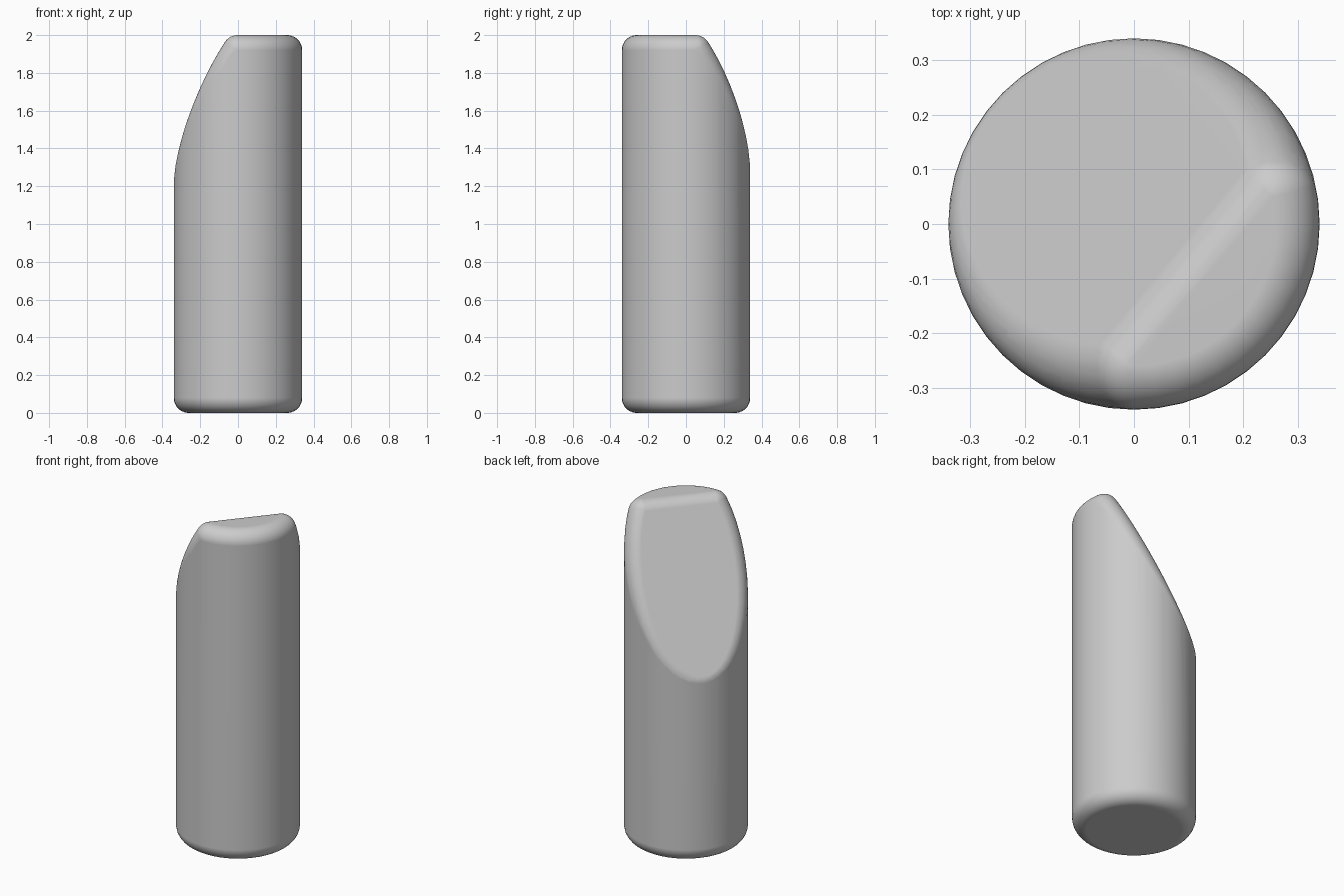
import bpy, bmesh, math
from mathutils import Vector

cube = bpy.data.objects.get("Cube")
if cube:
    bpy.data.objects.remove(cube, do_unlink=True)

RADIUS, HEIGHT, FILLET, SIDES = 0.34, 2.0, 0.08, 48

# Slanted cut: passes the top at RIDGE and the far wall at TIP_Z
across = Vector((-0.77, 0.64, 0)).normalized()
RIDGE, TIP_Z = -0.115, 1.10
rise, run = HEIGHT - TIP_Z, RADIUS - RIDGE
normal = (across * rise + Vector((0, 0, run))).normalized()
point = across * RIDGE + Vector((0, 0, HEIGHT))

# Inner core: cylinder and cut, both inset by the fillet radius
core = bmesh.new()
bmesh.ops.create_cone(core, cap_ends=True, segments=SIDES,
                      radius1=RADIUS - FILLET, radius2=RADIUS - FILLET,
                      depth=HEIGHT - 2 * FILLET)
bmesh.ops.translate(core, verts=core.verts, vec=(0, 0, HEIGHT / 2))
bmesh.ops.bisect_plane(core, geom=core.verts[:] + core.edges[:] + core.faces[:],
                       plane_co=point - normal * FILLET, plane_no=normal,
                       clear_outer=True)

# Ball that rolls round the core to make the constant fillet
ball = bmesh.new()
bmesh.ops.create_uvsphere(ball, u_segments=SIDES, v_segments=20, radius=FILLET)

# Rounded body: hull of a ball at every core corner
body = bmesh.new()
for c in core.verts:
    for b in ball.verts:
        outward = Vector((c.co.x, c.co.y, c.co.z - HEIGHT / 2))
        if b.co.dot(outward) > -FILLET * 0.2 or b.co.dot(normal) > 0:
            body.verts.new(c.co + b.co)
bmesh.ops.remove_doubles(body, verts=body.verts, dist=0.0005)
hull = bmesh.ops.convex_hull(body, input=body.verts)
spare = {v for v in hull["geom_interior"] + hull["geom_unused"]
         if isinstance(v, bmesh.types.BMVert)}
bmesh.ops.delete(body, geom=list(spare), context='VERTS')
bmesh.ops.dissolve_limit(body, angle_limit=math.radians(0.5),
                         verts=body.verts, edges=body.edges)
bmesh.ops.recalc_face_normals(body, faces=body.faces)

mesh = bpy.data.meshes.new("slanted_cylinder")
body.to_mesh(mesh)
for b in (core, ball, body):
    b.free()
obj = bpy.data.objects.new("slanted_cylinder", mesh)
bpy.context.collection.objects.link(obj)

# Plain grey
grey = bpy.data.materials.new("plain_grey")
grey.use_nodes = True
colour = (0.6, 0.6, 0.6, 1)
grey.diffuse_color = colour
grey.node_tree.nodes["Principled BSDF"].inputs["Base Color"].default_value = colour
mesh.materials.append(grey)

# Smooth fillets, flat faces kept flat
bpy.context.view_layer.objects.active = obj
obj.select_set(True)
bpy.ops.object.shade_smooth_by_angle(angle=math.radians(40))
weighted = obj.modifiers.new("weighted_normals", 'WEIGHTED_NORMAL')
weighted.keep_sharp = True
